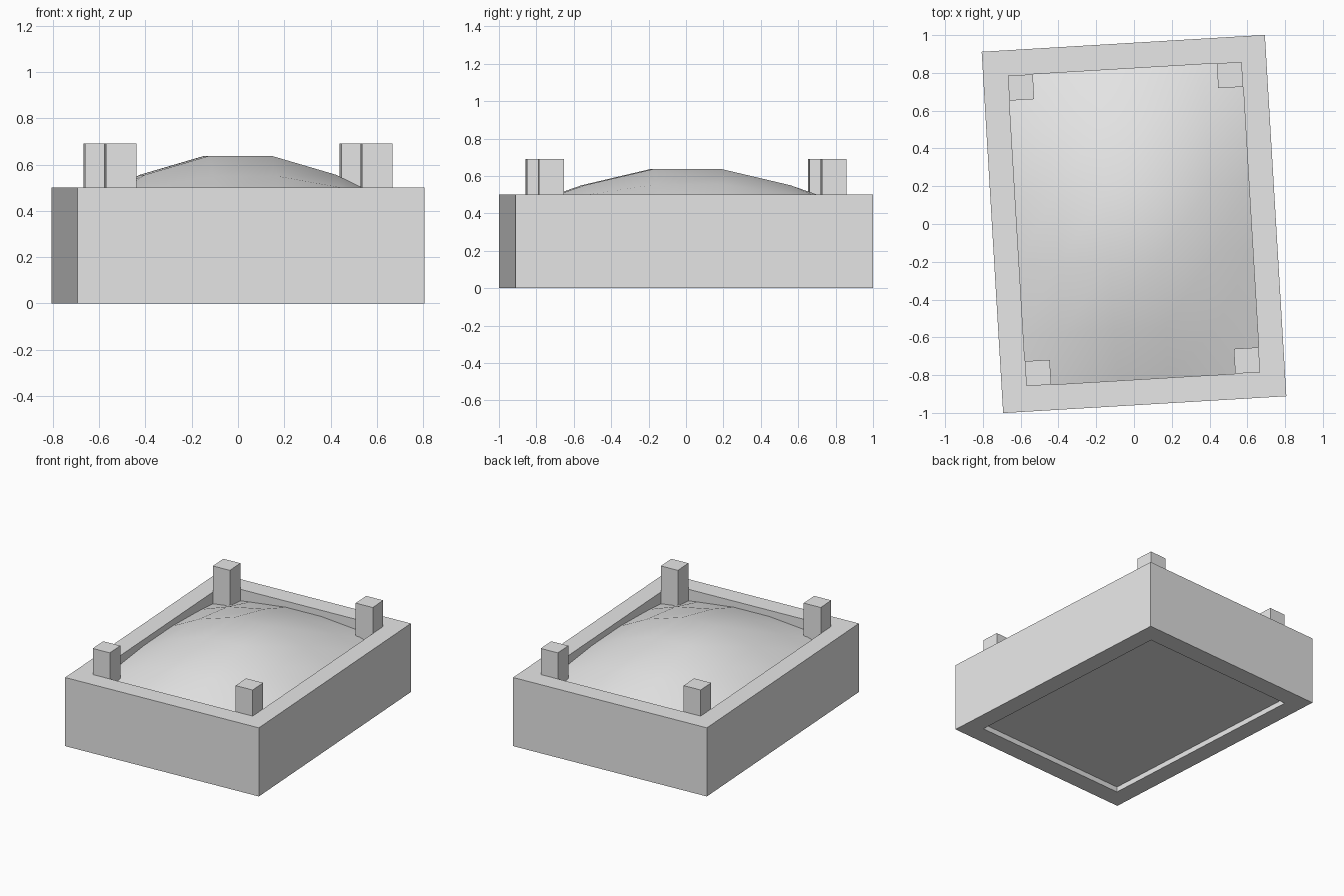
import bpy, bmesh, math
from mathutils import Matrix

if "Cube" in bpy.data.objects:
    bpy.data.objects.remove(bpy.data.objects["Cube"])

ANGLE = math.radians(3.4)          # the whole tray is turned slightly
OX, OY = 0.751, 0.958              # outer half sizes
IX, IY = 0.620, 0.823              # inner half sizes
RIM, POST_TOP, POST = 0.50, 0.69, 0.132

grey = bpy.data.materials.new("light grey")
grey.diffuse_color = (0.8, 0.8, 0.8, 1)
grey.use_nodes = True
grey.node_tree.nodes["Principled BSDF"].inputs["Base Color"].default_value = grey.diffuse_color


def make(name, bm):
    bmesh.ops.recalc_face_normals(bm, faces=bm.faces)
    bm.transform(Matrix.Rotation(ANGLE, 4, 'Z'))
    me = bpy.data.meshes.new(name)
    bm.to_mesh(me)
    bm.free()
    me.materials.append(grey)
    ob = bpy.data.objects.new(name, me)
    bpy.context.collection.objects.link(ob)
    return ob


# Open rectangular frame
bm = bmesh.new()
signs = [(-1, -1), (1, -1), (1, 1), (-1, 1)]
loops = [[bm.verts.new((sx * hx, sy * hy, z)) for sx, sy in signs]
         for hx, hy, z in ((OX, OY, 0), (OX, OY, RIM), (IX, IY, RIM), (IX, IY, 0))]
for k in range(4):
    a, b = loops[k], loops[(k + 1) % 4]
    for i in range(4):
        j = (i + 1) % 4
        bm.faces.new((a[i], a[j], b[j], b[i]))
make("frame", bm)

# Four corner posts standing inside the frame
for i, (sx, sy) in enumerate(signs):
    bm = bmesh.new()
    z0 = 0.1
    bmesh.ops.create_cube(bm, size=1, matrix=Matrix.Translation(
        (sx * (IX - POST / 2), sy * (IY - POST / 2), (z0 + POST_TOP) / 2))
        @ Matrix.Diagonal((POST, POST, POST_TOP - z0, 1)))
    make(f"corner_post_{i + 1}", bm)

# Domed filling: symmetric 6 x 6 grid with soft heights, flat underside
steps = (0.22, 0.67, 1.0)
height = ((0.637, 0.550, 0.455), (0.555, 0.50, 0.425), (0.455, 0.43, 0.40))
idx = [(-1, 2), (-1, 1), (-1, 0), (1, 0), (1, 1), (1, 2)]
bm = bmesh.new()
grid = [[bm.verts.new((sx * steps[a] * IX, sy * steps[b] * IY, height[a][b]))
         for sy, b in idx] for sx, a in idx]
for i in range(5):
    for j in range(5):
        bm.faces.new((grid[i][j], grid[i + 1][j], grid[i + 1][j + 1], grid[i][j + 1]))
rim = [e for e in bm.edges if e.is_boundary]
ext = bmesh.ops.extrude_edge_only(bm, edges=rim)["geom"]
for v in ext:
    if isinstance(v, bmesh.types.BMVert):
        v.co.z = 0.038
bmesh.ops.contextual_create(bm, geom=[e for e in bm.edges if e.is_boundary])
dome = make("domed_filling", bm)
bpy.context.view_layer.objects.active = dome
dome.select_set(True)
bpy.ops.object.shade_smooth_by_angle(angle=math.radians(40))
